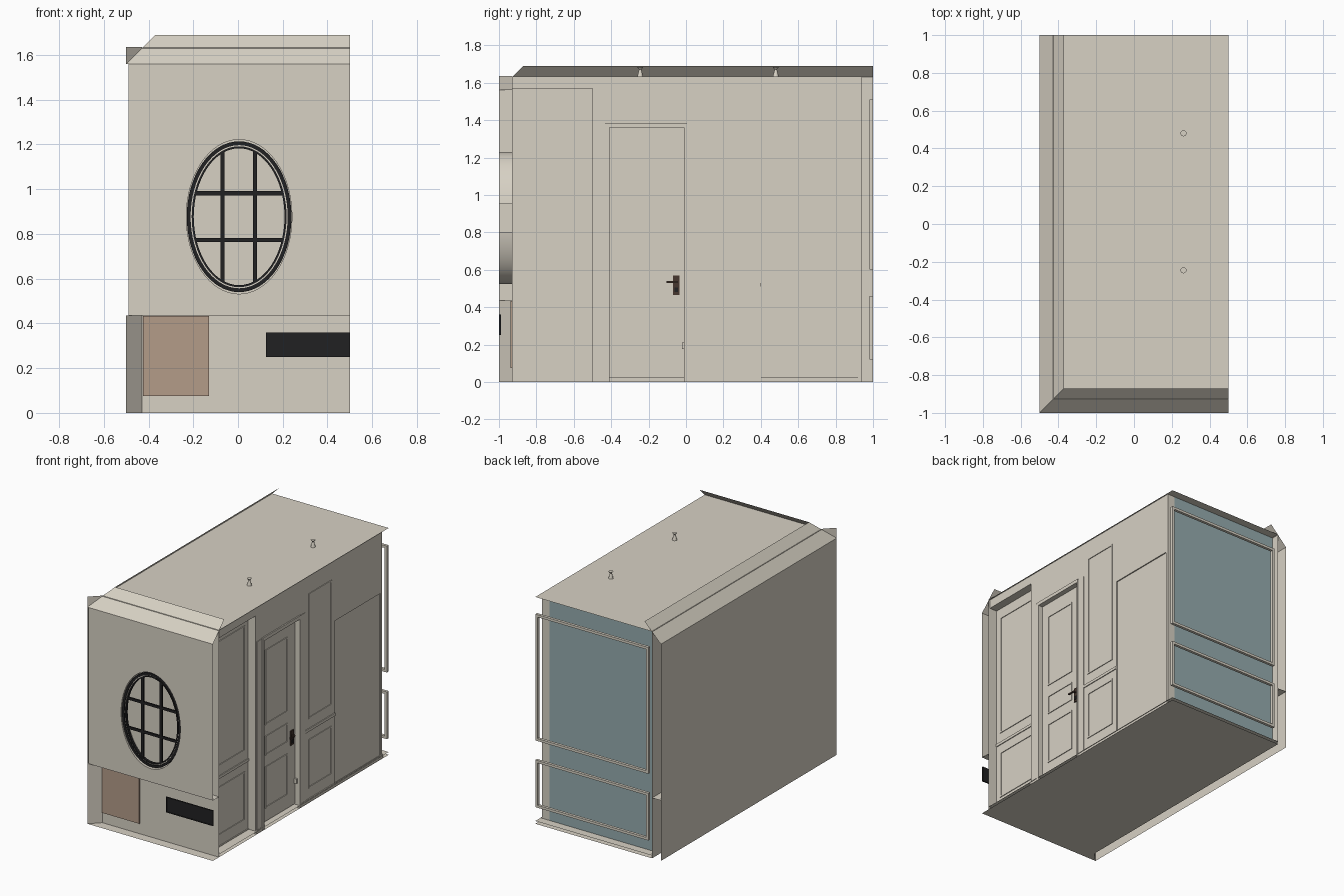
import bpy, bmesh, math
from mathutils import Vector

if "Cube" in bpy.data.objects:
    bpy.data.objects.remove(bpy.data.objects["Cube"])


def material(name, r, g, b):
    lin = [((c / 255 + 0.055) / 1.055) ** 2.4 for c in (r, g, b)]
    m = bpy.data.materials.new(name)
    m.diffuse_color = (*lin, 1)
    m.use_nodes = True
    m.node_tree.nodes["Principled BSDF"].inputs["Base Color"].default_value = m.diffuse_color
    return m


BEIGE = material("beige_plaster", 215, 209, 196)
BLACK = material("black_metal", 33, 33, 34)
BLUE = material("blue_grey_glass", 150, 172, 175)
BROWN = material("clay_brown", 180, 156, 137)
BRONZE = material("dark_bronze", 70, 54, 46)


def finish(name, bm, mat, smooth=False):
    me = bpy.data.meshes.new(name)
    bm.to_mesh(me)
    bm.free()
    ob = bpy.data.objects.new(name, me)
    bpy.context.collection.objects.link(ob)
    me.materials.append(mat)
    if smooth:
        bpy.context.view_layer.objects.active = ob
        ob.select_set(True)
        bpy.ops.object.shade_smooth_by_angle(angle=math.radians(35))
        ob.select_set(False)
    return ob


def sheet(name, pts, out, mat=BEIGE):
    """Flat polygon whose normal follows the direction out."""
    bm = bmesh.new()
    f = bm.faces.new([bm.verts.new(p) for p in pts])
    f.normal_update()
    if f.normal.dot(Vector(out)) < 0:
        f.normal_flip()
    return finish(name, bm, mat)


def add_box(bm, x0, x1, y0, y1, z0, z1):
    vs = bmesh.ops.create_cube(bm, size=1)["verts"]
    for v in vs:
        v.co = ((x0 + x1) / 2 + v.co.x * (x1 - x0),
                (y0 + y1) / 2 + v.co.y * (y1 - y0),
                (z0 + z1) / 2 + v.co.z * (z1 - z0))


def boxes(name, specs, mat=BEIGE):
    bm = bmesh.new()
    for s in specs:
        add_box(bm, *s)
    return finish(name, bm, mat)


def frame(name, axis, a0, a1, z0, z1, w, d0, d1, mat=BEIGE):
    """Rectangular border; axis is the direction it faces, d0..d1 its depth."""
    bars = [(a0, a0 + w, z0, z1), (a1 - w, a1, z0, z1),
            (a0 + w, a1 - w, z0, z0 + w), (a0 + w, a1 - w, z1 - w, z1)]
    if axis == "x":
        return boxes(name, [(d0, d1, *b) for b in bars], mat)
    return boxes(name, [(b[0], b[1], d0, d1, b[2], b[3]) for b in bars], mat)


WX, WZ, N = 0.005, 0.877, 64


def oval(rx, rz, y):
    return [(WX + rx * math.cos(2 * math.pi * i / N), y,
             WZ + rz * math.sin(2 * math.pi * i / N)) for i in range(N)]


def oval_ring(name, rx, rz, t, y0, y1, mat):
    bm = bmesh.new()
    loops = [[bm.verts.new(p) for p in oval(rx - k, rz - k, y)]
             for k, y in ((0, y0), (t, y0), (t, y1), (0, y1))]
    for a in range(4):
        p, q = loops[a], loops[(a + 1) % 4]
        for i in range(N):
            j = (i + 1) % N
            bm.faces.new((p[i], p[j], q[j], q[i]))
    bmesh.ops.recalc_face_normals(bm, faces=bm.faces)
    return finish(name, bm, mat, True)


# Floor and ceiling
sheet("floor", [(-.5, -1, 0), (.5, -1, 0), (.5, 1, 0), (-.43, 1, 0), (-.43, -.93, 0)], (0, 0, -1))
sheet("floor_top", [(-.43, -.93, .02), (.5, -.93, .02), (.5, 1, .02), (-.43, 1, .02)], (0, 0, 1))
sheet("ceiling", [(-.43, -.93, 1.633), (.5, -.93, 1.633), (.5, 1, 1.633), (-.43, 1, 1.633)], (0, 0, 1))

# Sloped cornices, mitred at the front left corner
sheet("front_cornice", [(-.5, -1, 1.56), (.5, -1, 1.56), (.5, -.87, 1.69), (-.37, -.87, 1.69)], (0, -1, 1))
sheet("left_cornice", [(-.5, -1, 1.56), (-.5, 1, 1.56), (-.37, 1, 1.69), (-.37, -.87, 1.69)], (-1, 0, 1))
for label, z0, z1 in (("lower", 0, .435), ("upper", 1.56, 1.635)):
    sheet(label + "_corner_mitre", [(-.5, -1, z0), (-.43, -.93, z0), (-.43, -.93, z1), (-.5, -1, z1)], (1, -1, 0))

# Left wall: outer and inner skins with a ledge between
sheet("left_outer_wall", [(-.5, -1, 0), (-.5, 1, 0), (-.5, 1, 1.56), (-.5, -1, 1.56)], (-1, 0, 0))
sheet("left_inner_wall", [(-.43, -.93, 0), (-.43, 1, 0), (-.43, 1, 1.633), (-.43, -.93, 1.633)], (1, 0, 0))
sheet("left_ledge", [(-.5, -1, .435), (-.43, -.93, .435), (-.43, 1, .435), (-.5, 1, .435)], (0, 0, -1))

# Front wall: upper skin with oval opening, recessed inner skin, ledge
bm = bmesh.new()
for loop in ([(-.49, -1, .435), (.5, -1, .435), (.5, -1, 1.56), (-.49, -1, 1.56)], oval(.242, .351, -1)):
    vs = [bm.verts.new(p) for p in loop]
    for i in range(len(vs)):
        bm.edges.new((vs[i], vs[(i + 1) % len(vs)]))
bmesh.ops.triangle_fill(bm, edges=bm.edges[:], use_beauty=True, normal=(0, -1, 0))
finish("front_upper_wall", bm, BEIGE)
sheet("front_inner_wall", [(-.43, -.93, 0), (.5, -.93, 0), (.5, -.93, 1.633), (-.43, -.93, 1.633)], (0, -1, 0))
sheet("front_ledge", [(-.5, -1, .435), (.5, -1, .435), (.5, -.93, .435), (-.43, -.93, .435)], (0, 0, -1))
boxes("brown_panel", [(-.425, -.13, -.938, -.931, .075, .434)], BROWN)
boxes("vent_plate", [(.13, .5, -.997, -.99, .255, .355)], BLACK)
frame("vent_border", "y", .125, .5, .25, .36, .006, -1, -.99, BLACK)

# Oval window: reveal, side tabs, double ring and glazing bars
oval_ring("window_reveal", .244, .353, .008, -1, -.931, BEIGE)
boxes("window_side_tabs", [(-.248, -.236, -1, -.931, .80, .955), (.246, .258, -1, -.931, .80, .955)])
oval_ring("window_outer_ring", .234, .337, .017, -.992, -.972, BLACK)
oval_ring("window_ring_groove", .217, .32, .005, -.986, -.974, BEIGE)
oval_ring("window_inner_ring", .212, .315, .009, -.99, -.972, BLACK)
bars = []
for x in (-.07, .077):
    h = .31 * math.sqrt(1 - ((x - WX) / .207) ** 2)
    bars.append((x - .009, x + .009, -.988, -.974, WZ - h, WZ + h))
for z in (.772, .982):
    h = .207 * math.sqrt(1 - ((z - WZ) / .31) ** 2)
    bars.append((WX - h, WX + h, -.987, -.975, z - .009, z + .009))
boxes("window_glazing_bars", bars, BLACK)

# Back wall with two raised border frames
sheet("back_panel", [(-.43, .94, 0), (.43, .94, 0), (.43, .94, 1.633), (-.43, .94, 1.633)], (0, 1, 0), BLUE)
frame("back_upper_frame", "y", -.4, .5, .6, 1.51, .018, .98, 1)
frame("back_lower_frame", "y", -.4, .5, .12, .46, .018, .98, 1)

# Right wall: recess near the front, door opening, shallow recess at the back
boxes("right_wall", [
    (.43, .49, -.93, -.5, 1.57, 1.633), (.43, .49, -.5, -.42, 0, 1.633),
    (.43, .49, -.42, 0, 1.375, 1.633), (.43, .49, 0, .4, 0, 1.633),
    (.43, .49, .4, .92, 1.19, 1.633), (.43, .49, .92, .94, 0, 1.633)])
boxes("right_front_recess", [(.42, .43, -.93, -.5, 0, 1.57)])
boxes("right_back_panel", [(.43, .482, .4, .92, 0, 1.19)])
boxes("right_skirting", [(.49, .496, -.5, -.42, 0, .025), (.49, .496, 0, .94, 0, .025),
                         (.43, .436, -.93, -.5, 0, .025)])

# Door, casing and raised panel borders
boxes("door", [(.43, .462, -.41, -.01, .025, 1.36)])
boxes("door_casing", [(.44, .499, -.43, -.41, 0, 1.385), (.44, .499, -.01, .002, 0, 1.385),
                      (.44, .499, -.43, .002, 1.36, 1.385),
                      (.49, .494, -.49, -.43, 0, 1.38), (.49, .494, .002, .06, 0, 1.38)])
for label, z0, z1 in (("upper", .72, 1.26), ("middle", .5, .64), ("lower", .12, .42)):
    frame("door_%s_panel" % label, "x", -.35, -.1, z0, z1, .01, .462, .467)
for label, z0, z1 in (("upper", .6, 1.5), ("lower", .1, .45)):
    frame("recess_%s_panel" % label, "x", -.89, -.54, z0, z1, .01, .43, .435)
    frame("wall_%s_panel" % label, "x", .1, .36, z0, z1, .01, .49, .495)
boxes("chair_rail", [(.43, .436, -.93, -.5, .51, .53), (.49, .496, .06, .4, .51, .53)])

# Door handle and latch plate
boxes("handle_plate", [(.462, .47, -.07, -.035, .465, .57)], BRONZE)
boxes("handle_lever", [(.47, .49, -.058, -.048, .53, .54), (.484, .492, -.105, -.046, .53, .54)], BRONZE)
boxes("handle_key_cover", [(.47, .474, -.062, -.044, .48, .505)], BLACK)
boxes("latch_plate", [(.462, .48, -.022, -.008, .175, .21)])

# Two small downlight housings above the ceiling
for label, y in (("front", -.245), ("back", .48)):
    bm = bmesh.new()
    for r1, r2, z, h in ((.016, .006, 1.653, .04), (.006, .016, 1.677, .012)):
        vs = bmesh.ops.create_cone(bm, cap_ends=True, segments=20, radius1=r1, radius2=r2, depth=h)["verts"]
        bmesh.ops.translate(bm, verts=vs, vec=(.262, y, z))
    finish(label + "_downlight", bm, BEIGE, True)
